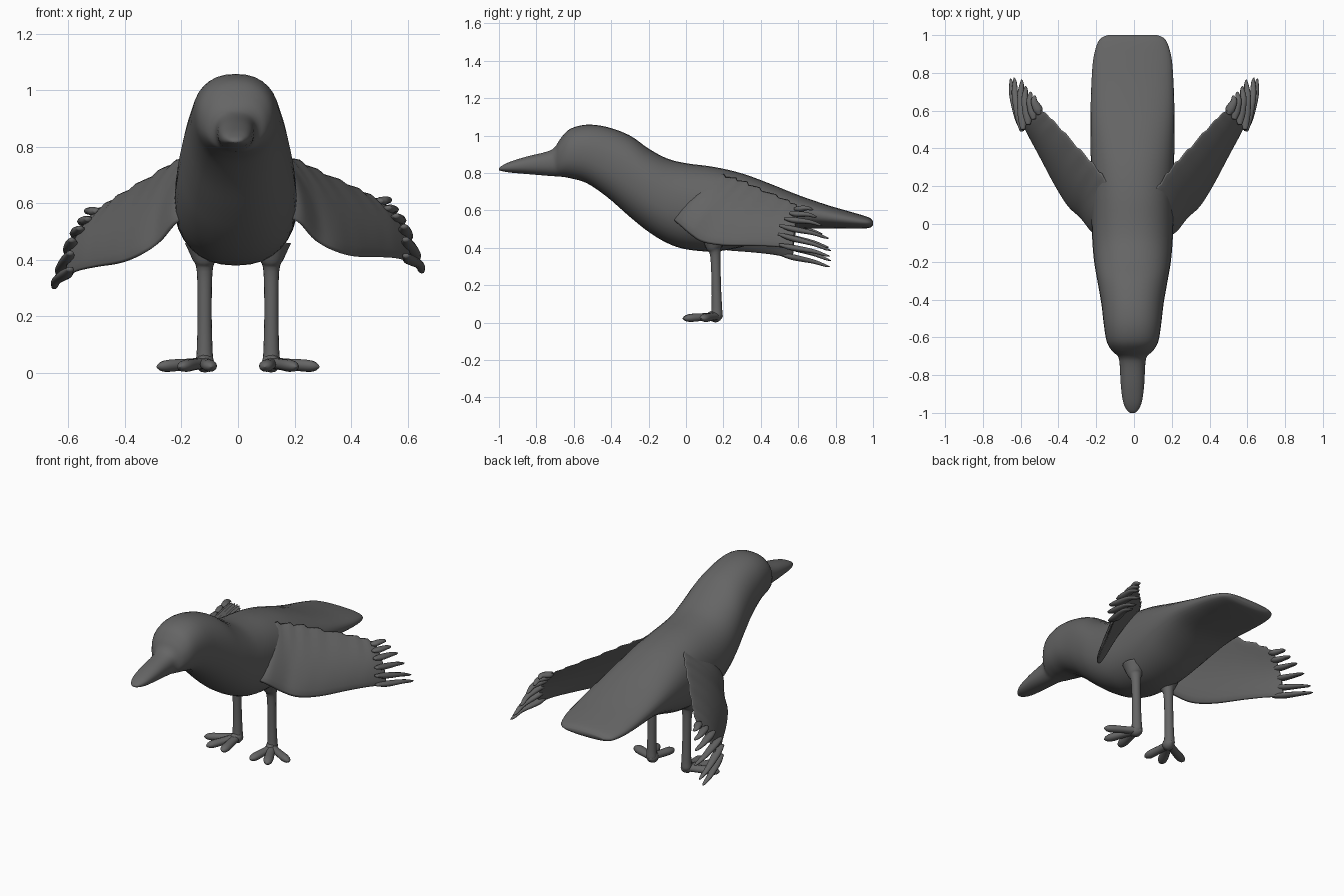
import bpy, bmesh, math
from mathutils import Vector

if "Cube" in bpy.data.objects:
    bpy.data.objects.remove(bpy.data.objects["Cube"], do_unlink=True)

GREY = (0.13, 0.13, 0.13, 1)
plumage = bpy.data.materials.new("dark_grey")
plumage.use_nodes = True
plumage.diffuse_color = GREY
bsdf = next(n for n in plumage.node_tree.nodes if n.type == "BSDF_PRINCIPLED")
bsdf.inputs["Base Color"].default_value = GREY


def resample(rows, steps):
    """Smooth curve through rows of numbers."""
    out = []
    last = len(rows) - 1
    for i in range(last):
        a, b, c, d = (rows[min(max(i + k, 0), last)] for k in (-1, 0, 1, 2))
        for s in range(steps):
            t = s / steps
            out.append([q + t / 2 * (r - p + t * (2 * p - 5 * q + 4 * r - s2 + t * (3 * (q - r) + s2 - p)))
                        for p, q, r, s2 in zip(a, b, c, d)])
    out.append(list(rows[-1]))
    return out


def loft(name, rings):
    """Skin closed rings of points and cap both ends."""
    bm = bmesh.new()
    loops = [[bm.verts.new(p) for p in ring] for ring in rings]
    n = len(loops[0])
    for a, b in zip(loops, loops[1:]):
        for i in range(n):
            j = (i + 1) % n
            bm.faces.new((a[i], a[j], b[j], b[i]))
    bm.faces.new(loops[0])
    bm.faces.new(loops[-1])
    bmesh.ops.recalc_face_normals(bm, faces=bm.faces)
    mesh = bpy.data.meshes.new(name)
    bm.to_mesh(mesh)
    bm.free()
    mesh.materials.append(plumage)
    obj = bpy.data.objects.new(name, mesh)
    bpy.context.collection.objects.link(obj)
    mesh.shade_smooth()
    return obj


def tube(name, path, sides=12, flat=1.0):
    """Round limb along (x, y, z, radius) points."""
    pts = resample(path, 5)
    rings = []
    for i, p in enumerate(pts):
        here = Vector(p[:3])
        way = Vector(pts[min(i + 1, len(pts) - 1)][:3]) - Vector(pts[max(i - 1, 0)][:3])
        side = way.cross(Vector((0, 0.3, 1)) if abs(way.z) < abs(way.y) + abs(way.x) else Vector((0, 1, 0))).normalized()
        up = side.cross(way).normalized()
        r = max(p[3], 0.002)
        rings.append([here + r * (math.cos(a) * side + flat * math.sin(a) * up)
                      for a in (math.tau * k / sides for k in range(sides))])
    return loft(name, rings)


# Body with beak, head and tail: y, half width, bottom z, top z
BODY = [(-1.0, .012, .815, .825), (-.985, .03, .81, .838), (-.94, .05, .802, .86),
        (-.85, .062, .794, .888), (-.74, .068, .785, .915), (-.70, .078, .782, .94),
        (-.67, .11, .78, .985), (-.62, .137, .772, 1.035), (-.53, .152, .745, 1.058),
        (-.42, .165, .67, 1.045), (-.3, .186, .565, 1.0), (-.2, .203, .485, .93),
        (-.1, .212, .425, .877), (0, .216, .392, .852), (.15, .217, .38, .832),
        (.3, .22, .405, .797), (.45, .222, .455, .742), (.6, .222, .497, .682),
        (.75, .217, .503, .63), (.87, .208, .502, .595), (.95, .188, .503, .572),
        (.985, .165, .508, .558), (1.0, .13, .522, .542)]
rings = []
for y, w, lo, hi in resample(BODY, 4):
    ring = []
    for k in range(32):
        a = math.tau * k / 32
        c, s = math.cos(a), math.sin(a)
        ring.append((-.008 + w * math.copysign(abs(c) ** .88, c), y,
                     (lo + hi) / 2 + (hi - lo) / 2 * math.copysign(abs(s) ** .88, s)))
    rings.append(ring)
loft("body", rings)

# Wing stations: leading edge xyz, trailing edge xyz, half thickness
WING = [(.18, -.07, .55, .09, .11, .74, .012), (.225, -.04, .525, .11, .17, .79, .02),
        (.28, .03, .465, .16, .25, .775, .022), (.345, .09, .43, .22, .325, .75, .02),
        (.415, .2, .412, .3, .41, .71, .018), (.5, .36, .41, .4, .52, .665, .015),
        (.565, .48, .405, .46, .58, .635, .012), (.61, .57, .39, .5, .61, .615, .007)]
# Feather tips: position on the wing end, then tip xyz
FEATHERS = [(.04, .655, .77, .355), (.24, .635, .775, .385), (.45, .595, .765, .45),
            (.66, .575, .73, .52), (.82, .55, .70, .565), (.96, .53, .68, .605)]

for side, label in ((1, "left"), (-1, "right")):
    def place(p, side=side):
        drop = max(0, p[0] - .25) * .14 if side < 0 else 0
        return Vector((p[0] * side, p[1], p[2] - drop))

    rings = []
    for i, row in enumerate(resample(WING, 5)):
        lead, trail = Vector(row[:3]), Vector(row[3:6])
        chord = trail - lead
        trail = trail + chord * (.035 * (i % 4) / 3 - .02)   # ragged trailing edge
        out = Vector((.9, -.35, .35))
        out = (out - chord * out.dot(chord) / chord.length_squared).normalized()
        ring = []
        for k in range(20):
            a = math.tau * k / 20
            t = (1 - math.cos(a)) / 2
            bulge = .025 * math.sin(math.pi * t) + row[6] * math.sin(a) * (1.15 - .6 * t)
            ring.append(place(lead.lerp(trail, t) + out * bulge))
        rings.append(ring)
    loft(label + "_wing", rings)

    lead, trail = Vector(WING[-1][:3]), Vector(WING[-1][3:6])
    for n, (t, *tip) in enumerate(FEATHERS):
        root = lead.lerp(trail, t) + Vector((.03, -.02, .01)) * math.sin(math.pi * t)
        tip = Vector(tip)
        start = root + (root - tip) * .35
        mid = root.lerp(tip, .55) + Vector((.008, 0, .006))
        path = [(*place(start), .012), (*place(root), .025), (*place(mid), .018),
                (*place(root.lerp(tip, .88)), .011), (*place(tip), .002)]
        tube(f"{label}_wing_feather_{n + 1}", path, 10, .65)

    # Leg, flared where it meets the belly
    x = .118 * side
    tube(label + "_leg", [(x, .15, .46, .07), (x, .15, .405, .045), (x, .157, .36, .028),
                          (x, .162, .2, .025), (x, .165, .08, .028), (x, .165, .035, .03),
                          (x, .165, .012, .012)], 16)
    # Toes spread forward and outward, with a short heel
    for n, (tx, ty) in enumerate(((.095, -.015), (.205, -.01), (.285, .085))):
        foot, end = Vector((.12, .16, .035)), Vector((tx, ty, .022))
        path = []
        for t, r in ((0, .026), (.35, .025), (.75, .027), (.93, .019), (1.02, .002)):
            p = foot.lerp(end, t)
            path.append((p.x * side, p.y, p.z, r))
        tube(f"{label}_toe_{n + 1}", path, 12, .8)
    tube(label + "_heel", [(.125 * side, .12, .035, .02), (x, .155, .035, .034),
                           (.112 * side, .18, .034, .025), (.11 * side, .197, .034, .002)])
